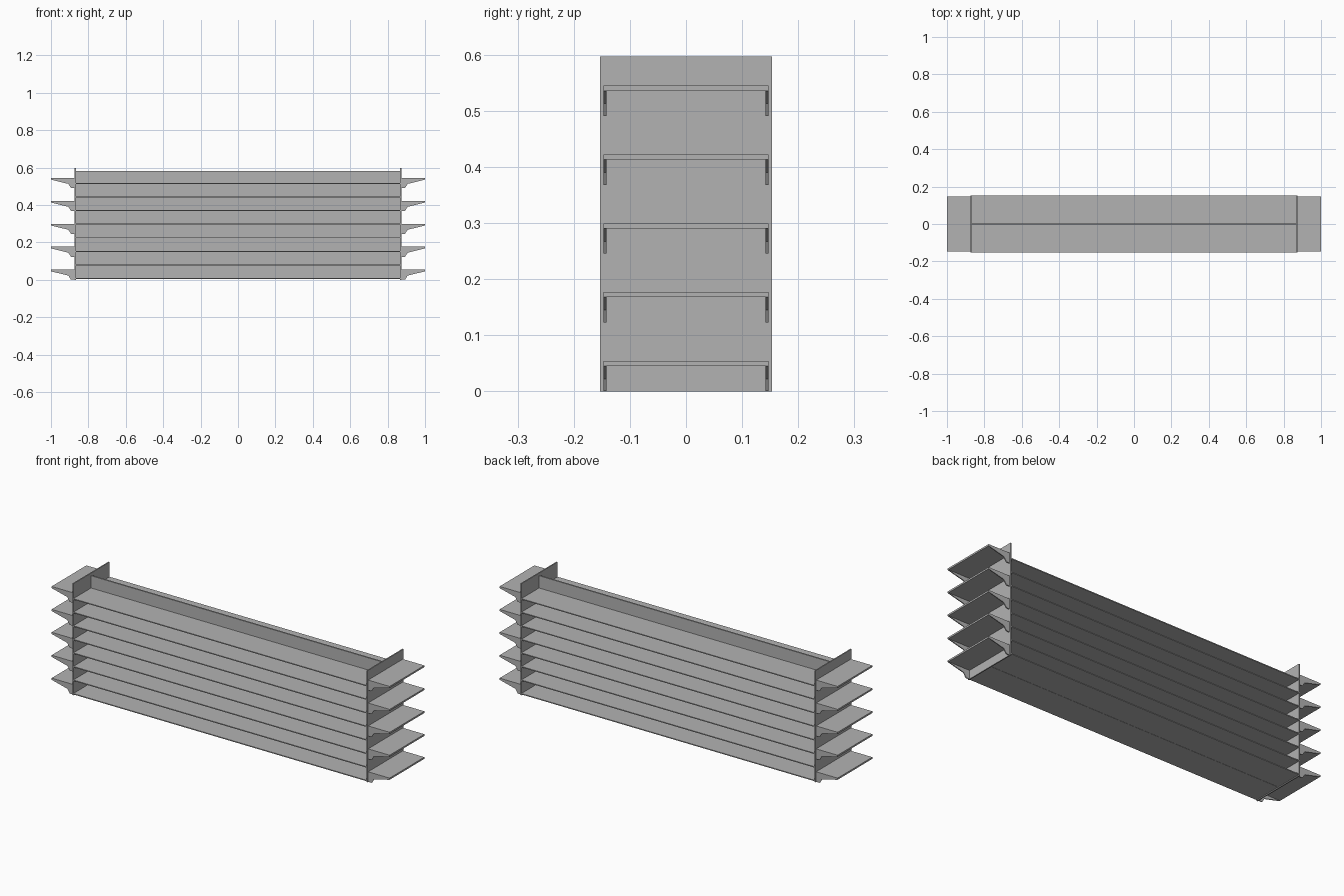
import bpy
import bmesh

cube = bpy.data.objects.get("Cube")
if cube:
    bpy.data.objects.remove(cube, do_unlink=True)

# Single painted-metal colour
metal = bpy.data.materials.new("grey_metal")
metal.use_nodes = True
GREY = (0.45, 0.45, 0.45, 1)
metal.diffuse_color = GREY
metal.node_tree.nodes["Principled BSDF"].inputs["Base Color"].default_value = GREY


def finish(name, bm):
    bmesh.ops.recalc_face_normals(bm, faces=bm.faces)
    mesh = bpy.data.meshes.new(name)
    bm.to_mesh(mesh)
    bm.free()
    mesh.materials.append(metal)
    obj = bpy.data.objects.new(name, mesh)
    bpy.context.collection.objects.link(obj)
    return obj


def prism(name, profile, y0, y1):
    """Extrude an (x, z) profile from y0 to y1."""
    bm = bmesh.new()
    face = bm.faces.new([bm.verts.new((x, y0, z)) for x, z in profile])
    ext = bmesh.ops.extrude_face_region(bm, geom=[face])["geom"]
    verts = [v for v in ext if isinstance(v, bmesh.types.BMVert)]
    bmesh.ops.translate(bm, verts=verts, vec=(0, y1 - y0, 0))
    return finish(name, bm)


def box(name, x0, x1, y0, y1, z0, z1):
    return prism(name, [(x0, z0), (x1, z0), (x1, z1), (x0, z1)], y0, y1)


INNER, OUTER = 0.867, 0.873
DEPTH = 0.153

# Central back panel dividing the two sides
box("back_panel", -INNER, INNER, -0.004, 0.004, 0.004, 0.583)

# Long shelves on both sides of the panel
for i in range(8):
    top = 0.01 + i * 0.0725
    for side, y0, y1 in (("front", -DEPTH, -0.004), ("back", 0.004, DEPTH)):
        box(f"{side}_shelf_{i + 1}", -INNER, INNER, y0, y1, top - 0.005, top)

# End plates, each with five bracketed end shelves
for side, s in (("left", 1), ("right", -1)):
    box(f"{side}_end_plate", s * INNER, s * OUTER, -DEPTH, DEPTH, 0, 0.597)
    for i in range(5):
        top = 0.0545 + i * 0.1226
        low = top - 0.009
        box(f"{side}_end_shelf_{i + 1}", s * OUTER, s, -0.147, 0.147, low, top)
        profile = [(s * OUTER, low), (s * OUTER, top - 0.054),
                   (s * 0.893, top - 0.054), (s * 0.907, top - 0.032),
                   (s, low)]
        for end, y in (("front", -0.147), ("back", 0.142)):
            prism(f"{side}_{end}_bracket_{i + 1}", profile, y, y + 0.005)
